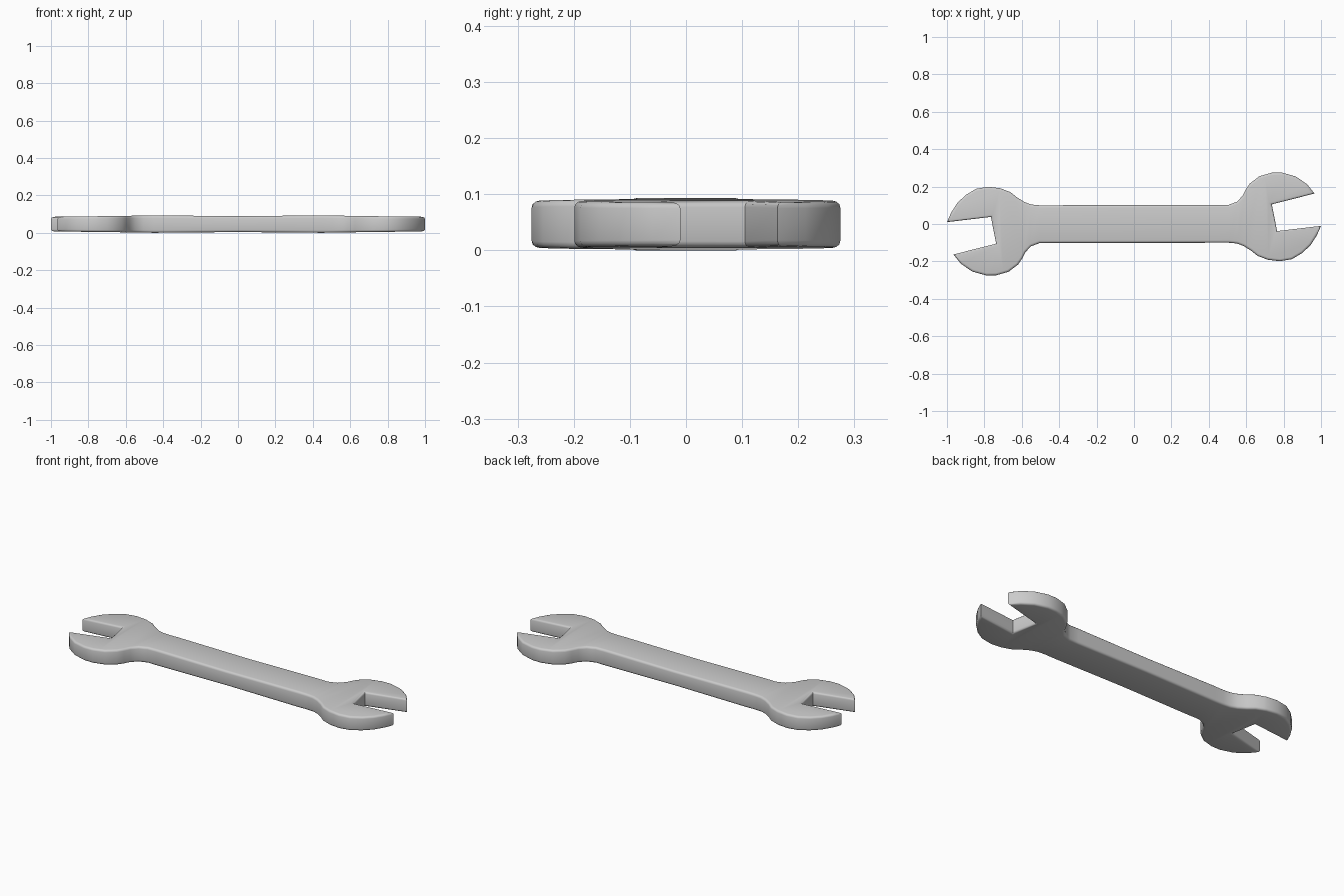
import bpy, bmesh, math

if "Cube" in bpy.data.objects:
    bpy.data.objects.remove(bpy.data.objects["Cube"])

# Outline of the right half, counter-clockwise from the lower shaft edge
half = [(0.505, -0.1), (0.55, -0.104), (0.585, -0.117), (0.625, -0.142),
        (0.66, -0.17), (0.715, -0.191), (0.78, -0.199), (0.845, -0.188),
        (0.90, -0.155), (0.945, -0.112), (0.978, -0.06), (1.0, -0.01),
        (0.765, -0.038), (0.737, 0.105), (0.965, 0.163), (0.925, 0.213),
        (0.865, 0.254), (0.79, 0.275), (0.735, 0.274), (0.67, 0.255),
        (0.62, 0.217), (0.598, 0.185), (0.58, 0.15), (0.55, 0.119), (0.505, 0.102)]
outline = half + [(-x, -y) for x, y in half]   # the other head is a half turn

# Half thickness along the length: thickest at the necks
stations = [(0, 0.0425), (0.45, 0.0465), (0.70, 0.0425), (1.01, 0.039)]
MID = 0.0465


def half_thickness(x):
    x = abs(x)
    for (x0, t0), (x1, t1) in zip(stations, stations[1:]):
        if x <= x1:
            return t0 + (t1 - t0) * (x - x0) / (x1 - x0)
    return stations[-1][1]


# Solid plate with rounded rims
bm = bmesh.new()
face = bm.faces.new([bm.verts.new((x, y, -MID)) for x, y in outline])
ext = bmesh.ops.extrude_face_region(bm, geom=[face])
bmesh.ops.translate(bm, vec=(0, 0, 2 * MID),
                    verts=[g for g in ext["geom"] if isinstance(g, bmesh.types.BMVert)])
bmesh.ops.recalc_face_normals(bm, faces=bm.faces[:])
rims = [e for e in bm.edges if abs(e.verts[0].co.z - e.verts[1].co.z) < 1e-5]
bmesh.ops.bevel(bm, geom=rims, offset=0.013, segments=3, profile=0.5, affect='EDGES')

# Cross cuts, then taper the thickness
for x in (-0.70, -0.45, 0, 0.45, 0.70):
    bmesh.ops.bisect_plane(bm, geom=bm.verts[:] + bm.edges[:] + bm.faces[:],
                           plane_co=(x, 0, 0), plane_no=(1, 0, 0))
for v in bm.verts:
    v.co.z = MID + v.co.z * half_thickness(v.co.x) / MID
bmesh.ops.recalc_face_normals(bm, faces=bm.faces[:])

mesh = bpy.data.meshes.new("open_end_wrench")
bm.to_mesh(mesh)
bm.free()
wrench = bpy.data.objects.new("open_end_wrench", mesh)
bpy.context.collection.objects.link(wrench)
bpy.context.view_layer.objects.active = wrench
wrench.select_set(True)
bpy.ops.object.shade_smooth_by_angle(angle=math.radians(40))
